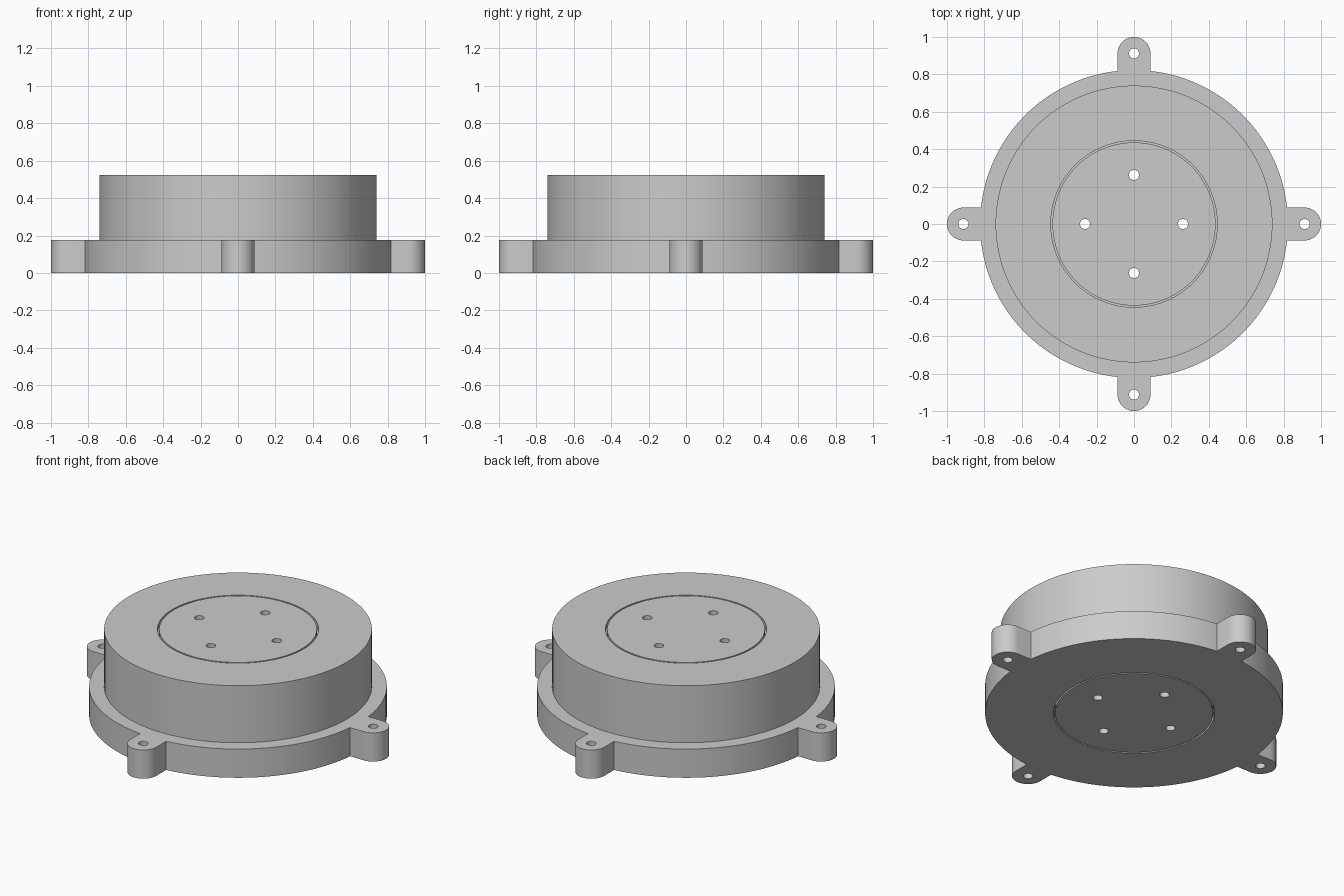
import bpy, bmesh
from math import pi, sin, cos, asin
from mathutils import Vector

cube = bpy.data.objects.get("Cube")
if cube:
    bpy.data.objects.remove(cube, do_unlink=True)

FLANGE_R, FLANGE_H = 0.823, 0.175
DRUM_R, TOP = 0.74, 0.523
LUG_R, LUG_X = 0.088, 0.912
HOLE_R, BOLT_X = 0.027, 0.262
GROOVE_IN, GROOVE_OUT, GROOVE_DEPTH = 0.436, 0.445, 0.03

grey = bpy.data.materials.new("grey metal")
grey.use_nodes = True
COLOUR = (0.6, 0.6, 0.6, 1)
grey.diffuse_color = COLOUR
grey.node_tree.nodes["Principled BSDF"].inputs["Base Color"].default_value = COLOUR


def arc(radius, start, end, count, centre=(0, 0)):
    """Points along an arc, both ends included."""
    angles = [start + (end - start) * i / count for i in range(count + 1)]
    return [(centre[0] + radius * cos(a), centre[1] + radius * sin(a)) for a in angles]


def circle(radius, count, centre=(0, 0)):
    return arc(radius, 0, 2 * pi, count, centre)[:-1]


def extrude(name, outline, z0, z1):
    """Solid prism from a flat outline."""
    bm = bmesh.new()
    face = bm.faces.new([bm.verts.new((x, y, z0)) for x, y in outline])
    top = bmesh.ops.extrude_face_region(bm, geom=[face])["geom"]
    verts = [v for v in top if isinstance(v, bmesh.types.BMVert)]
    bmesh.ops.translate(bm, verts=verts, vec=Vector((0, 0, z1 - z0)))
    bmesh.ops.recalc_face_normals(bm, faces=bm.faces)
    mesh = bpy.data.meshes.new(name)
    bm.to_mesh(mesh)
    bm.free()
    mesh.materials.append(grey)
    obj = bpy.data.objects.new(name, mesh)
    bpy.context.collection.objects.link(obj)
    return obj


def combine(target, other, operation):
    """Boolean the other part into the target, then discard it."""
    mod = target.modifiers.new(operation, "BOOLEAN")
    mod.operation, mod.object, mod.solver = operation, other, "EXACT"
    bpy.context.view_layer.objects.active = target
    bpy.ops.object.modifier_apply(modifier=mod.name)
    bpy.data.objects.remove(other, do_unlink=True)


# Flange outline with four rounded mounting lugs
outline = []
half = asin(LUG_R / FLANGE_R)
for k in range(4):
    turn = k * pi / 2
    centre = (LUG_X * cos(turn), LUG_X * sin(turn))
    outline += arc(LUG_R, turn - pi / 2, turn + pi / 2, 20, centre)
    outline += arc(FLANGE_R, turn + half, turn + pi / 2 - half, 28)
housing = extrude("housing", outline, 0, FLANGE_H)

# Drum standing on the flange
combine(housing, extrude("drum", circle(DRUM_R, 128), 0.05, TOP), "UNION")

# Thin ring grooves around the centre plate, top and bottom
for z0, z1 in ((TOP - GROOVE_DEPTH, TOP + 0.1), (-0.1, GROOVE_DEPTH)):
    ring = extrude("groove_cutter", circle(GROOVE_OUT, 96), z0, z1)
    core = extrude("groove_core", circle(GROOVE_IN, 96), z0 - 0.1, z1 + 0.1)
    combine(ring, core, "DIFFERENCE")
    combine(housing, ring, "DIFFERENCE")

# Through holes in the lugs and the centre plate
for k in range(4):
    for dist in (LUG_X, BOLT_X):
        spot = (dist * cos(k * pi / 2), dist * sin(k * pi / 2))
        hole = extrude("hole_cutter", circle(HOLE_R, 24, spot), -0.1, TOP + 0.1)
        combine(housing, hole, "DIFFERENCE")

bpy.ops.object.select_all(action="DESELECT")
housing.select_set(True)
bpy.context.view_layer.objects.active = housing
bpy.ops.object.shade_smooth_by_angle(angle=pi / 6)
